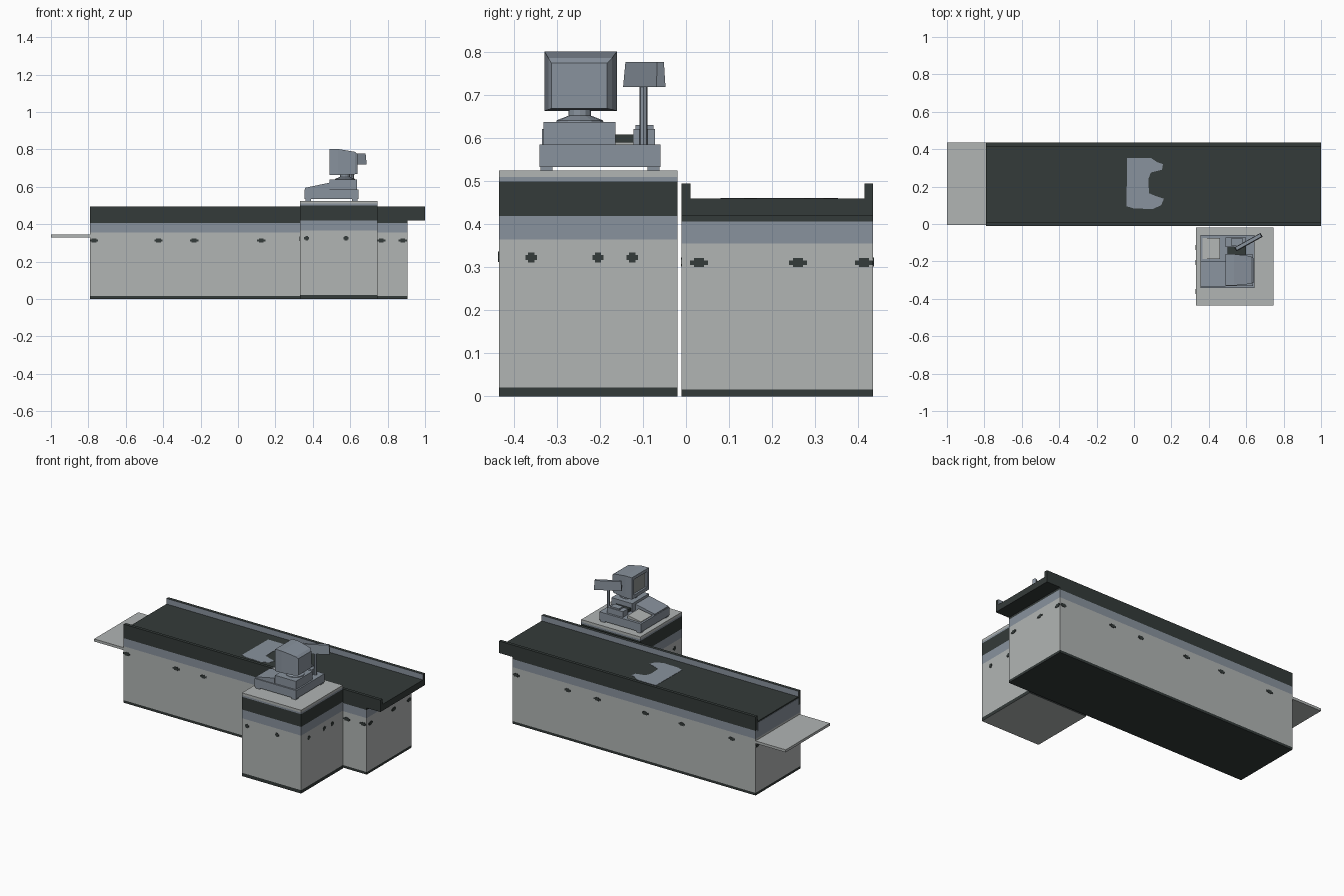
import bpy, bmesh, math
from mathutils import Vector, Matrix

if "Cube" in bpy.data.objects:
    bpy.data.objects.remove(bpy.data.objects["Cube"])


def material(name, rgb):
    m = bpy.data.materials.new(name)
    m.diffuse_color = (*rgb, 1)
    m.use_nodes = True
    m.node_tree.nodes["Principled BSDF"].inputs["Base Color"].default_value = m.diffuse_color
    return m


DARK = material("charcoal", (0.034, 0.043, 0.041))
LIGHT = material("light_grey", (0.44, 0.46, 0.455))
BLUE = material("blue_grey", (0.25, 0.29, 0.34))
SCREEN = material("screen_grey", (0.27, 0.29, 0.28))


def loft(name, rings, mats, caps=(0, 0), bands=None):
    """Skin a list of equal-sized rings; bands give a material slot per step."""
    bm = bmesh.new()
    vs = [[bm.verts.new(p) for p in r] for r in rings]
    n = len(vs[0])
    for k in range(len(vs) - 1):
        for i in range(n):
            j = (i + 1) % n
            f = bm.faces.new((vs[k][i], vs[k][j], vs[k + 1][j], vs[k + 1][i]))
            f.material_index = bands[k] if bands else 0
    for ring, c in zip((vs[0][::-1], vs[-1]), caps):
        if c is not None:
            bm.faces.new(ring).material_index = c
    bmesh.ops.recalc_face_normals(bm, faces=bm.faces)
    me = bpy.data.meshes.new(name)
    bm.to_mesh(me)
    bm.free()
    for m in mats:
        me.materials.append(m)
    ob = bpy.data.objects.new(name, me)
    bpy.context.collection.objects.link(ob)
    return ob


def rect(x, y, z):
    return [(x[0], y[0], z), (x[1], y[0], z), (x[1], y[1], z), (x[0], y[1], z)]


def rect_x(x, y, z):
    return [(x, y[0], z[0]), (x, y[1], z[0]), (x, y[1], z[1]), (x, y[0], z[1])]


def box(name, x, y, z, mat):
    return loft(name, [rect(x, y, z[0]), rect(x, y, z[1])], [mat])


def circle(x, y, r, z, n=12):
    return [(x + r * math.cos(2 * math.pi * i / n),
             y + r * math.sin(2 * math.pi * i / n), z) for i in range(n)]


def extrude_y(name, xz, y, mat):
    return loft(name, [[(a, t, b) for a, b in xz] for t in y], [mat])


def mark(name, pos, normal, w, h):
    """Small dark cross plate on a vertical wall."""
    nrm = Vector(normal)
    side = Vector((-nrm.y, nrm.x, 0))
    a, b = w / 2, h / 2
    c, d = a * 0.55, b * 0.5
    pts = [(a, -d), (a, d), (c, d), (c, b), (-c, b), (-c, d),
           (-a, d), (-a, -d), (-c, -d), (-c, -b), (c, -b), (c, -d)]
    o = Vector(pos)
    loft(name, [[o + side * u + Vector((0, 0, v)) + nrm * t for u, v in pts]
                for t in (-0.001, 0.002)], [DARK])


PAL = [DARK, LIGHT, BLUE]

# Main counter body with colour bands
X, Y = (-0.79, 0.905), (-0.01, 0.435)
loft("counter_body", [rect(X, Y, z) for z in (0, 0.016, 0.356, 0.407, 0.422)],
     PAL, (0, 0), (0, 1, 2, 0))

# Belt deck with raised side rails
prof = [(-0.01, 0.42), (0.435, 0.42), (0.435, 0.495), (0.415, 0.495),
        (0.415, 0.46), (0.01, 0.46), (0.01, 0.495), (-0.01, 0.495)]
deck = loft("belt_deck", [[(x, a, b) for a, b in prof] for x in (-0.79, 1.0)], PAL)
for f in deck.data.polygons:
    inner = abs(f.normal.y) > 0.9 and 0.0 < f.center.y < 0.43
    if inner:
        f.material_index = 2
box("deck_end_plate", (-0.792, -0.789), (0.01, 0.415), (0.40, 0.452), BLUE)

# Bagging shelf
box("end_shelf", (-1.0, -0.79), (-0.005, 0.435), (0.328, 0.344), LIGHT)

# Scanner patch on the belt
patch = [(-0.037, 0.353), (0.09, 0.353), (0.125, 0.33), (0.155, 0.32),
         (0.15, 0.29), (0.09, 0.275), (0.077, 0.24), (0.08, 0.165),
         (0.115, 0.15), (0.16, 0.135), (0.145, 0.1), (0.1, 0.08),
         (0, 0.083), (-0.04, 0.095)]
loft("scanner_patch", [[(a, b, z) for a, b in patch] for z in (0.459, 0.4615)], [BLUE])

# Counter marks
for x in (-0.77, -0.425, -0.235, 0.125, 0.52, 0.765, 0.88):
    mark("counter_mark_front", (x, -0.01, 0.313), (0, -1, 0), 0.045, 0.021)
for x in (0.88, 0.52, 0.315, -0.02, -0.275, -0.625):
    mark("counter_mark_back", (x, 0.435, 0.313), (0, 1, 0), 0.045, 0.021)
for y in (0.03, 0.26, 0.414):
    for sx, s in ((0.905, 1), (-0.79, -1)):
        mark("counter_mark_end", (sx, y, 0.311), (s, 0, 0), 0.042, 0.021)

# Register pedestal with colour bands
PX, PY = (0.332, 0.745), (-0.435, -0.02)
loft("pedestal", [rect(PX, PY, z) for z in (0, 0.021, 0.365, 0.42, 0.50, 0.51, 0.525)],
     PAL, (1, 1), (0, 1, 2, 0, 2, 1))
for x in (0.367, 0.577):
    mark("pedestal_mark_front", (x, -0.435, 0.325), (0, -1, 0), 0.026, 0.024)
for y in (-0.36, -0.205, -0.125):
    for sx, s in ((0.745, 1), (0.332, -1)):
        mark("pedestal_mark_side", (sx, y, 0.323), (s, 0, 0), 0.026, 0.024)

# Register base and feet
box("register_base", (0.355, 0.645), (-0.341, -0.059), (0.534, 0.586), BLUE)
for x in (0.36, 0.61):
    for y in (-0.338, -0.09):
        box("register_foot", (x, x + 0.03), (y, y + 0.028), (0.525, 0.535), BLUE)

# Sloped keyboard and light side panel
extrude_y("keyboard", [(0.357, 0.585), (0.49, 0.585), (0.49, 0.622), (0.357, 0.594)],
          (-0.335, -0.198), BLUE)
extrude_y("side_panel", [(0.367, 0.585), (0.46, 0.585), (0.46, 0.606), (0.367, 0.59)],
          (-0.187, -0.075), LIGHT)

# Monitor plinth, stand and neck
box("monitor_plinth", (0.49, 0.635), (-0.331, -0.164), (0.585, 0.638), BLUE)
cx, cy = 0.572, -0.247
loft("monitor_stand", [circle(cx, cy, r, z) for r, z in
                       ((0.055, 0.637), (0.054, 0.642), (0.026, 0.653), (0.026, 0.672))], [BLUE])

# Monitor: full-size front toward -x, tapering to the rear, recessed screen
FY, FZ = (-0.329, -0.161), (0.664, 0.802)
SY, SZ = (-0.310, -0.180), (0.685, 0.783)
loft("monitor", [rect_x(0.502, SY, SZ), rect_x(0.49, SY, SZ), rect_x(0.49, FY, FZ),
                 rect_x(0.535, FY, FZ), rect_x(0.625, (-0.32, -0.172), (0.667, 0.787)),
                 rect_x(0.64, (-0.313, -0.184), (0.670, 0.775))],
     [BLUE, SCREEN], (1, 0))

# Receipt printer and dark slot
box("printer", (0.49, 0.60), (-0.122, -0.072), (0.585, 0.622), BLUE)
box("printer_lid", (0.52, 0.58), (-0.118, -0.076), (0.622, 0.631), BLUE)
box("printer_slot", (0.50, 0.60), (-0.165, -0.121), (0.59, 0.609), DARK)

# Customer display on a pole
loft("display_pole", [circle(0.61, -0.099, 0.0095, z, 8) for z in (0.585, 0.725)], [BLUE])
disp = loft("customer_display", [rect((-0.08, 0.08), (-0.012, 0.012), 0.0),
                                 rect((-0.076, 0.076), (-0.008, 0.010), 0.058)], [BLUE])
disp.matrix_world = Matrix.Translation((0.612, -0.097, 0.72)) @ Matrix.Rotation(math.radians(29), 4, 'Z')
